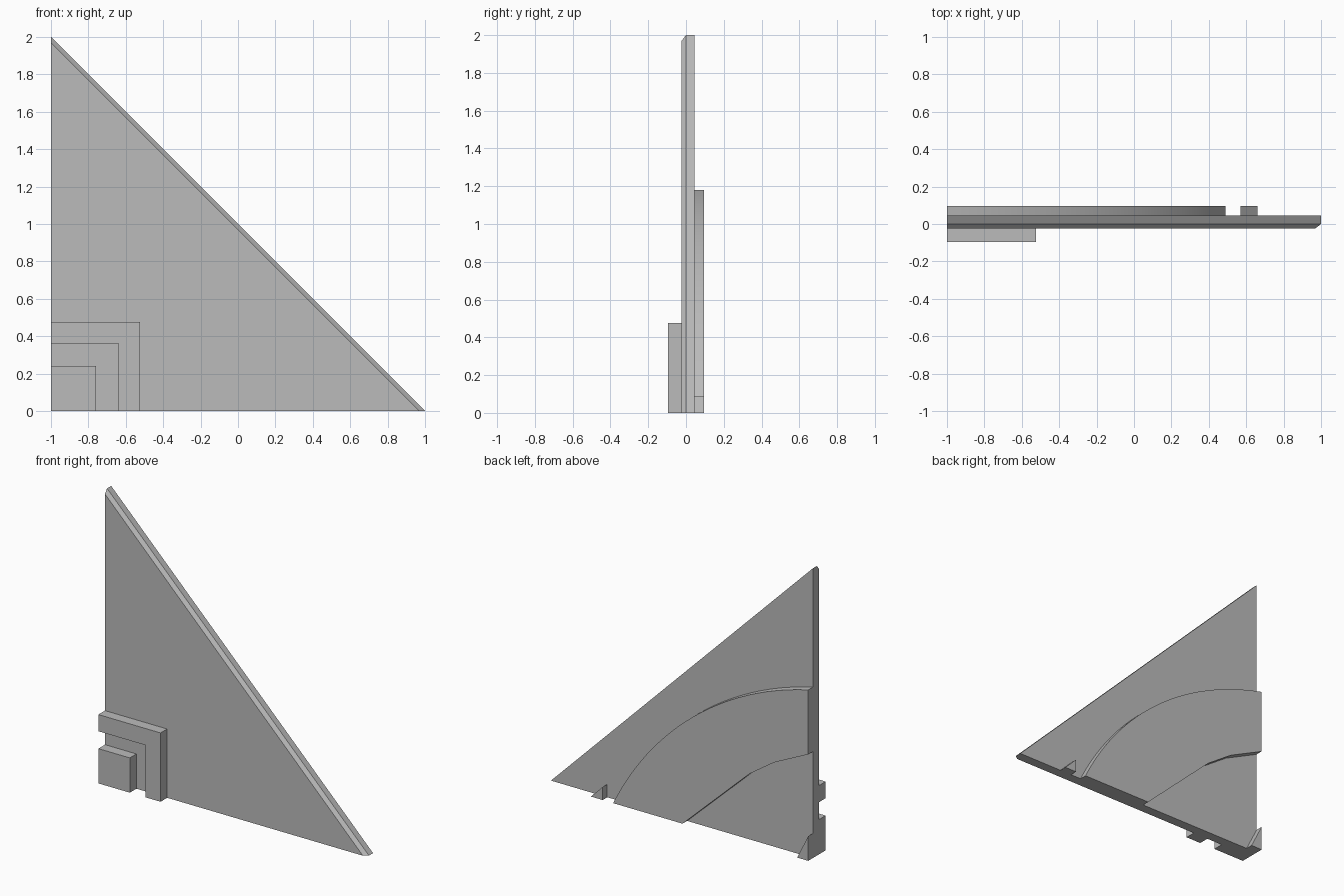
import bpy
import bmesh
import math
from mathutils import Vector

cube = bpy.data.objects.get("Cube")
if cube:
    bpy.data.objects.remove(cube, do_unlink=True)

# One plain grey for every part
grey = bpy.data.materials.new("plain_grey")
grey.use_nodes = True
grey.diffuse_color = (0.5, 0.5, 0.5, 1)
grey.node_tree.nodes["Principled BSDF"].inputs["Base Color"].default_value = (0.5, 0.5, 0.5, 1)

# Depth layers
FRONT, PLATE_FRONT, PLATE_BACK, BACK = -0.095, -0.023, 0.045, 0.095


def prism(name, outline, y0, y1, cut=None):
    """Extrude an x-z outline from y0 to y1; optionally slice by a plane."""
    bm = bmesh.new()
    face = bm.faces.new([bm.verts.new((x, y0, z)) for x, z in outline])
    result = bmesh.ops.extrude_face_region(bm, geom=[face])
    moved = [v for v in result["geom"] if isinstance(v, bmesh.types.BMVert)]
    bmesh.ops.translate(bm, verts=moved, vec=(0, y1 - y0, 0))
    if cut:
        sliced = bmesh.ops.bisect_plane(
            bm, geom=bm.verts[:] + bm.edges[:] + bm.faces[:],
            plane_co=cut[0], plane_no=cut[1], clear_outer=True)
        edges = [e for e in sliced["geom_cut"] if isinstance(e, bmesh.types.BMEdge)]
        bmesh.ops.contextual_create(bm, geom=edges)
    bmesh.ops.recalc_face_normals(bm, faces=bm.faces[:])
    mesh = bpy.data.meshes.new(name)
    bm.to_mesh(mesh)
    bm.free()
    mesh.materials.append(grey)
    obj = bpy.data.objects.new(name, mesh)
    bpy.context.collection.objects.link(obj)
    return obj


# Triangular plate with a chamfer along the front of its sloping edge
prism("triangle_plate", [(-1, 0), (1, 0), (-1, 2)], PLATE_FRONT, PLATE_BACK,
      cut=(Vector((0, 0, 1)), Vector((1, -1.3, 1)).normalized()))

# Front corner: solid square inside an L-shaped band
prism("corner_square", [(-1, 0), (-0.76, 0), (-0.76, 0.24), (-1, 0.24)],
      FRONT, PLATE_FRONT)
prism("corner_band", [(-0.64, 0), (-0.525, 0), (-0.525, 0.475), (-1, 0.475),
                      (-1, 0.36), (-0.64, 0.36)], FRONT, PLATE_FRONT)

# Back: broad curved band, a fine arc outside and a few facets inside
cx, cz = -1.486, -0.964
radius = math.hypot(0.49 - cx, cz)
start = math.atan2(-cz, 0.49 - cx)
end = math.atan2(1.18 - cz, -1 - cx)
steps = 24
arc = []
for i in range(steps + 1):
    a = start + (end - start) * i / steps
    arc.append((cx + radius * math.cos(a), cz + radius * math.sin(a)))
arc[0], arc[-1] = (0.49, 0), (-1, 1.18)
inner = [(-1, 0.735), (-0.74, 0.61), (-0.55, 0.48), (-0.04, 0)]
band = prism("curved_band", arc + inner, PLATE_BACK, BACK)
for poly in band.data.polygons:
    poly.use_smooth = abs(poly.normal.y) < 0.5
bpy.context.view_layer.objects.active = band
band.select_set(True)
bpy.ops.object.shade_smooth_by_angle(angle=math.radians(30))

# Back: small triangular wedges along the lower edge
prism("corner_wedge", [(-1, 0), (-0.915, 0), (-1, 0.17)], PLATE_BACK, BACK)
prism("outer_wedge", [(0.57, 0), (0.66, 0), (0.57, 0.09)], PLATE_BACK, BACK)
